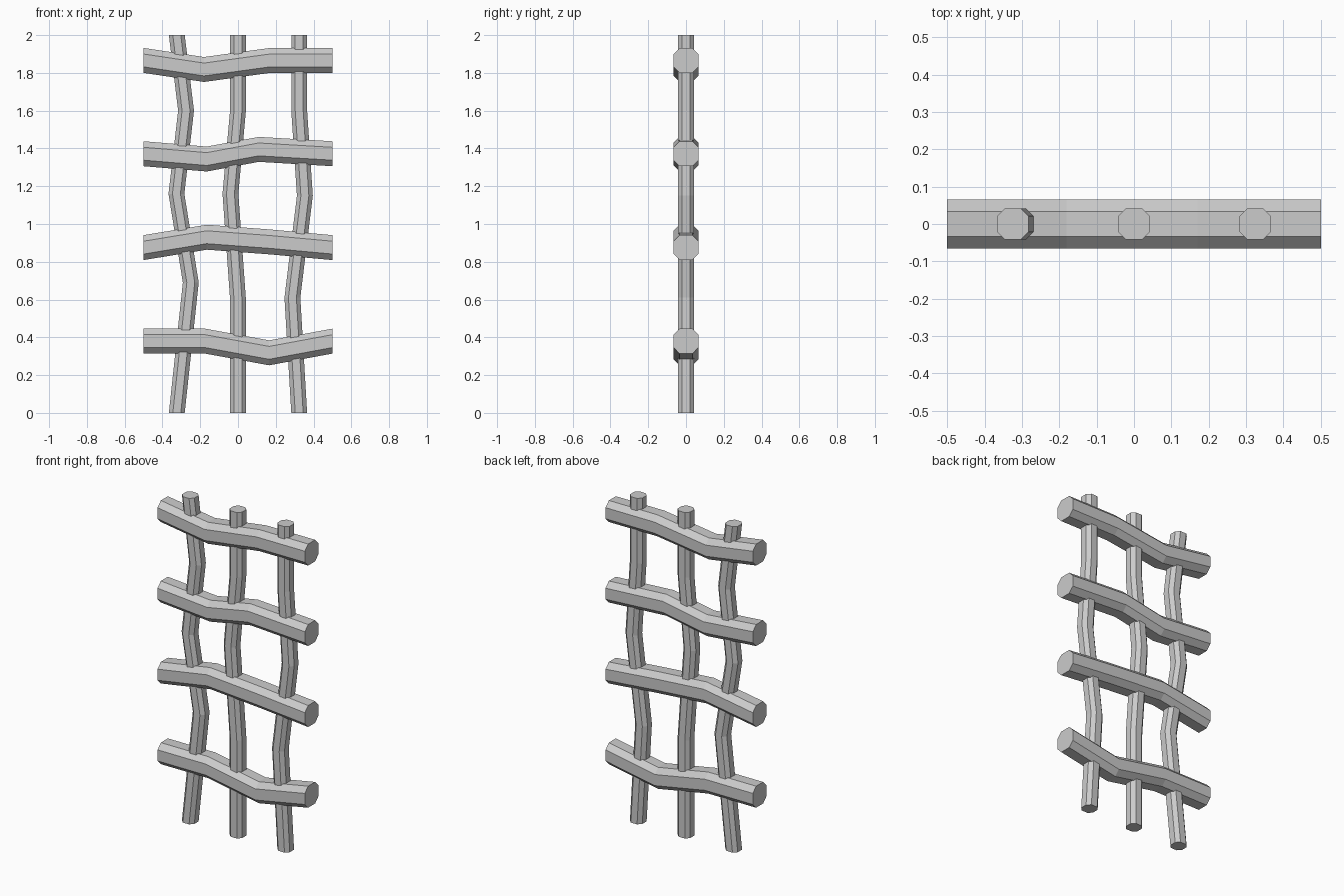
import bpy, bmesh

if "Cube" in bpy.data.objects:
    bpy.data.objects.remove(bpy.data.objects["Cube"])


def octagon(half, corner):
    c = corner
    return [(half, -c), (half, c), (c, half), (-c, half),
            (-half, c), (-half, -c), (-c, -half), (c, -half)]


def loft(name, rings):
    """Skin matching eight-sided rings and cap both ends."""
    bm = bmesh.new()
    loops = [[bm.verts.new(p) for p in ring] for ring in rings]
    for a, b in zip(loops, loops[1:]):
        for i in range(8):
            j = (i + 1) % 8
            bm.faces.new((a[i], a[j], b[j], b[i]))
    bm.faces.new(loops[0])
    bm.faces.new(loops[-1])
    bmesh.ops.recalc_face_normals(bm, faces=bm.faces)
    mesh = bpy.data.meshes.new(name)
    bm.to_mesh(mesh)
    bm.free()
    bpy.context.collection.objects.link(bpy.data.objects.new(name, mesh))


# thick crooked crossbars, paths as (x, z)
crossbars = [
    [(-0.5, 0.38), (-0.175, 0.38), (0.165, 0.318), (0.5, 0.38)],
    [(-0.5, 0.875), (-0.165, 0.93), (0.17, 0.905), (0.5, 0.875)],
    [(-0.5, 1.372), (-0.165, 1.344), (0.11, 1.395), (0.5, 1.372)],
    [(-0.5, 1.866), (-0.18, 1.818), (0.17, 1.866), (0.5, 1.866)],
]
thick = octagon(0.066, 0.034)
for n, path in enumerate(crossbars, 1):
    loft(f"crossbar_{n}", [[(x, u, z + v) for u, v in thick] for x, z in path])

# thinner crooked uprights, paths as (x, z)
uprights = {
    "left": [(-0.324, 0), (-0.25, 0.69), (-0.326, 1.16), (-0.275, 1.6), (-0.324, 2)],
    "middle": [(0, 0), (0, 0.6), (-0.04, 1.16), (0, 1.6), (0, 2)],
    "right": [(0.324, 0), (0.288, 0.61), (0.354, 1.15), (0.324, 1.6), (0.324, 2)],
}
thin = octagon(0.042, 0.021)
for side, path in uprights.items():
    loft(f"{side}_upright", [[(x + u, v, z) for u, v in thin] for x, z in path])
